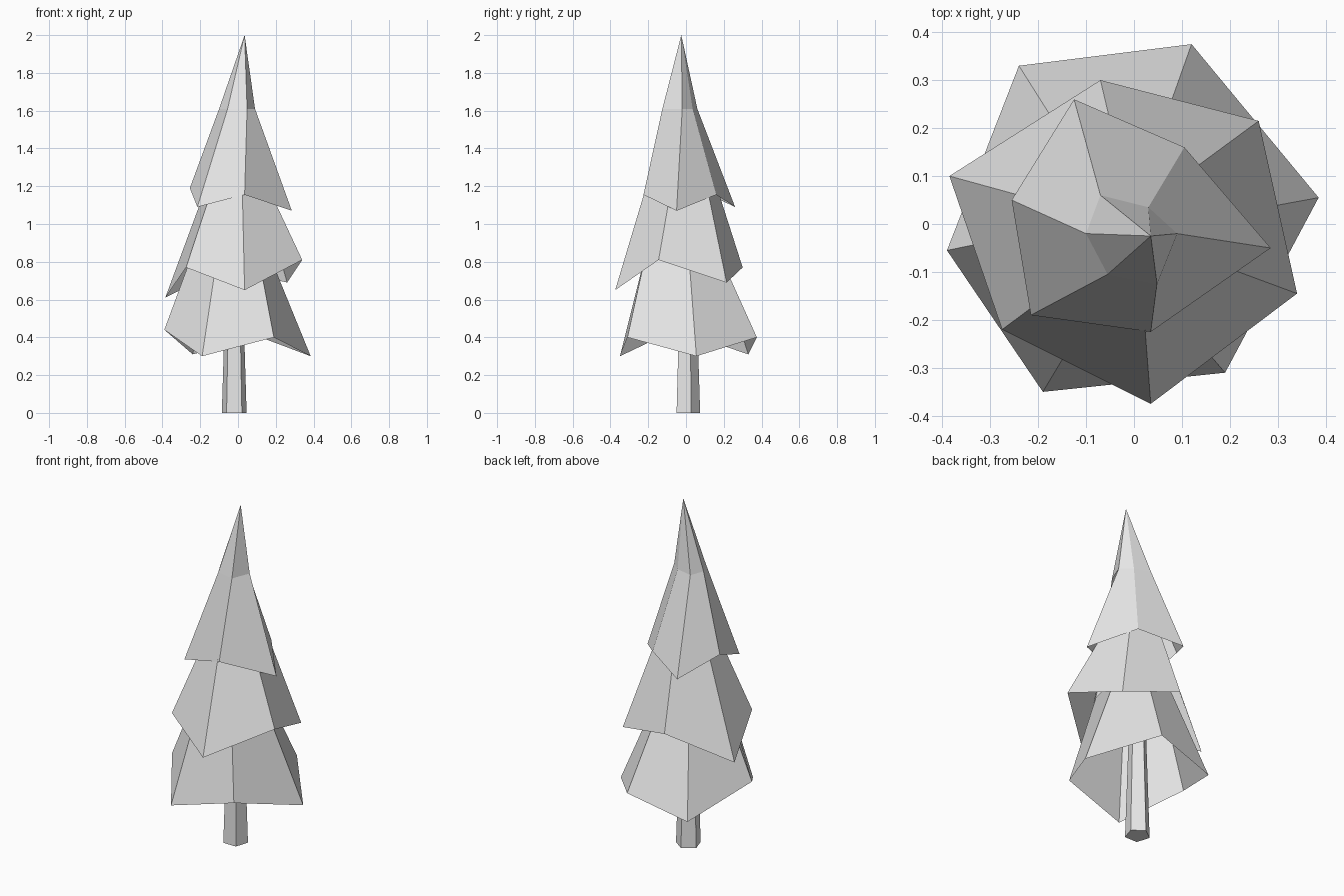
import bpy
import bmesh
from math import cos, sin, tau, pi

cube = bpy.data.objects.get("Cube")
if cube:
    bpy.data.objects.remove(cube)

# One plain colour for the whole tree
grey = bpy.data.materials.new("light_grey")
grey.use_nodes = True
colour = (0.8, 0.8, 0.8, 1)
grey.diffuse_color = colour
grey.node_tree.nodes["Principled BSDF"].inputs["Base Color"].default_value = colour


def make_object(name, bm):
    """Turn a bmesh into a flat-shaded object in the scene."""
    mesh = bpy.data.meshes.new(name)
    bm.to_mesh(mesh)
    bm.free()
    mesh.materials.append(grey)
    obj = bpy.data.objects.new(name, mesh)
    bpy.context.collection.objects.link(obj)
    return obj


def add_ring(bm, points):
    return [bm.verts.new(p) for p in points]


def bridge(bm, lower, upper):
    """Join two counter-clockwise rings with outward-facing quads."""
    count = len(lower)
    for i in range(count):
        j = (i + 1) % count
        bm.faces.new((lower[i], lower[j], upper[j], upper[i]))


def branch_tier(name, rim, collar, collar_height, tip=None):
    """Hollow six-sided skirt: ragged rim, level collar, optional pointed tip."""
    bm = bmesh.new()
    lower = add_ring(bm, rim)
    upper = add_ring(bm, [(x, y, collar_height) for x, y in collar])
    bridge(bm, lower, upper)
    if tip:
        apex = bm.verts.new(tip)
        for i, vert in enumerate(upper):
            bm.faces.new((vert, upper[(i + 1) % len(upper)], apex))
    return make_object(name, bm)


# Branch tiers, each listed counter-clockwise from the front left side
branch_tier(
    "lower_branches",
    [(0.19, -0.31, 0.4), (0.385, 0.055, 0.3), (0.12, 0.375, 0.4),
     (-0.24, 0.33, 0.31), (-0.39, -0.055, 0.44), (-0.19, -0.35, 0.3)],
    [(0.095, -0.2), (0.14, 0.01), (0.04, 0.15),
     (-0.12, 0.14), (-0.22, -0.02), (-0.1, -0.2)],
    collar_height=0.9,
)

branch_tier(
    "middle_branches",
    [(0.035, -0.375, 0.65), (0.34, -0.145, 0.81), (0.26, 0.215, 0.69),
     (-0.07, 0.3, 0.77), (-0.385, 0.1, 0.61), (-0.275, -0.22, 0.77)],
    [(0.02, -0.18), (0.11, -0.06), (0.09, 0.09),
     (-0.03, 0.13), (-0.13, 0.03), (-0.1, -0.09)],
    collar_height=1.3,
)

branch_tier(
    "top_branches",
    [(0.035, -0.225, 1.155), (0.285, -0.05, 1.07), (0.105, 0.16, 1.155),
     (-0.125, 0.26, 1.09), (-0.255, 0.05, 1.19), (-0.215, -0.19, 1.09)],
    [(0.048, -0.125), (0.09, -0.02), (0.03, 0.035),
     (-0.07, 0.06), (-0.1, -0.02), (-0.055, -0.105)],
    collar_height=1.61,
    tip=(0.035, -0.025, 2),
)


# Tapered five-sided trunk, running up inside the branches
def trunk_ring(radius, height):
    angles = [pi / 2 + tau * i / 5 for i in range(5)]
    return [(radius * cos(a) - 0.02, radius * sin(a) + 0.006, height) for a in angles]


bm = bmesh.new()
base = add_ring(bm, trunk_ring(0.069, 0))
crown = add_ring(bm, trunk_ring(0.04, 0.9))
bridge(bm, base, crown)
bm.faces.new(reversed(base))
bm.faces.new(crown)
make_object("trunk", bm)
